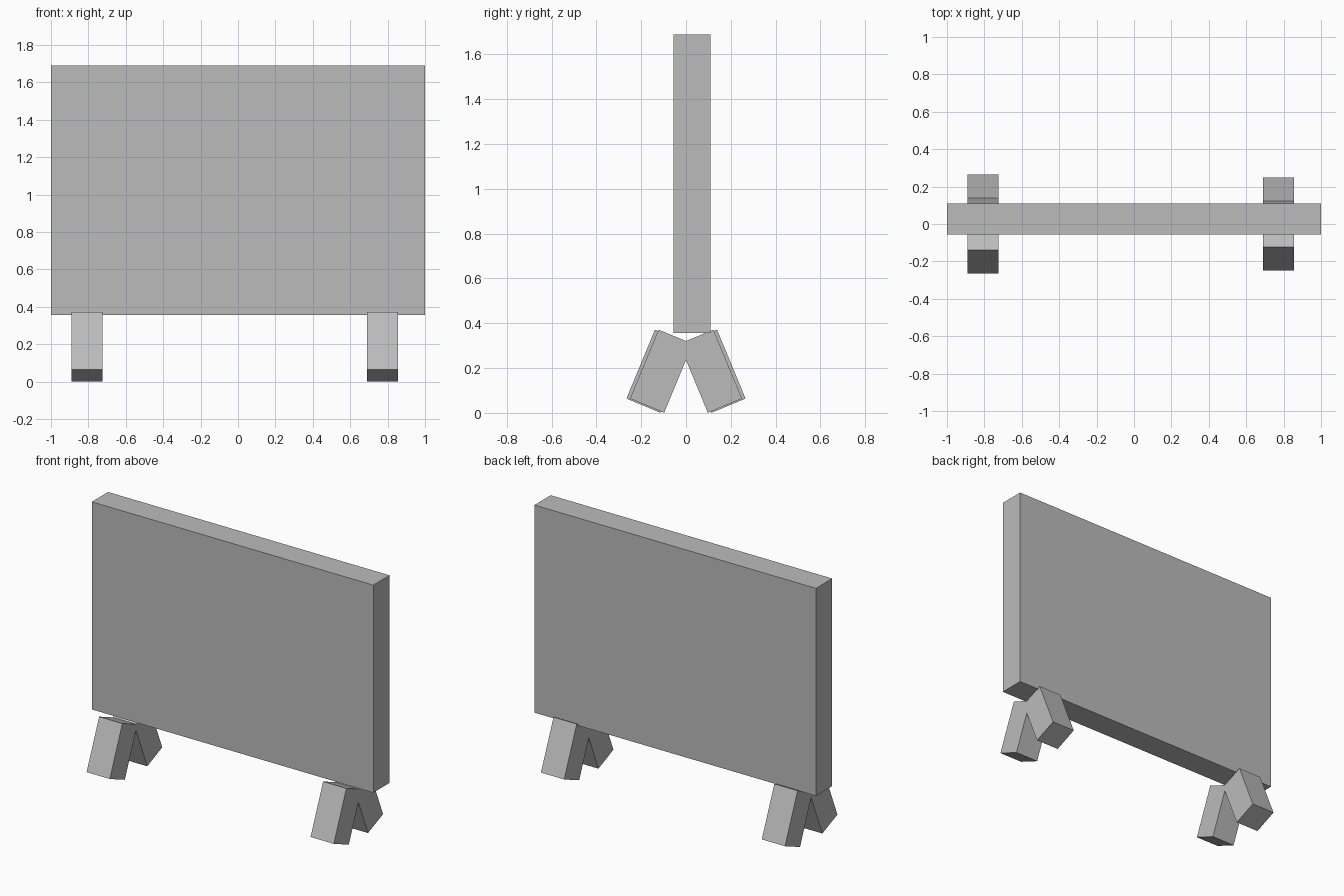
import bpy
import math

default = bpy.data.objects.get("Cube")
if default:
    bpy.data.objects.remove(default, do_unlink=True)

# Single plain grey
grey = bpy.data.materials.new("light_grey")
grey.use_nodes = True
colour = (0.5, 0.5, 0.5, 1)
grey.diffuse_color = colour
grey.node_tree.nodes["Principled BSDF"].inputs["Base Color"].default_value = colour


def box(name, centre, size, tilt=0.0):
    bpy.ops.mesh.primitive_cube_add(size=1, location=centre, rotation=(tilt, 0, 0))
    obj = bpy.context.object
    obj.name = name
    obj.scale = size
    obj.data.materials.append(grey)
    return obj


# Upright board
THICK = 0.165
box("board", (0, 0.027, 1.023), (2, THICK, 1.333))

# Splayed feet, a crossed pair under each end
SPLAY = math.radians(22.5)
for side, x, spread in (("right", -0.807, 0.126), ("left", 0.773, 0.11)):
    for end, sign in (("front", -1), ("back", 1)):
        box(f"{end}_{side}_foot", (x, sign * spread, 0.186),
            (THICK, THICK, 0.333), sign * SPLAY)
